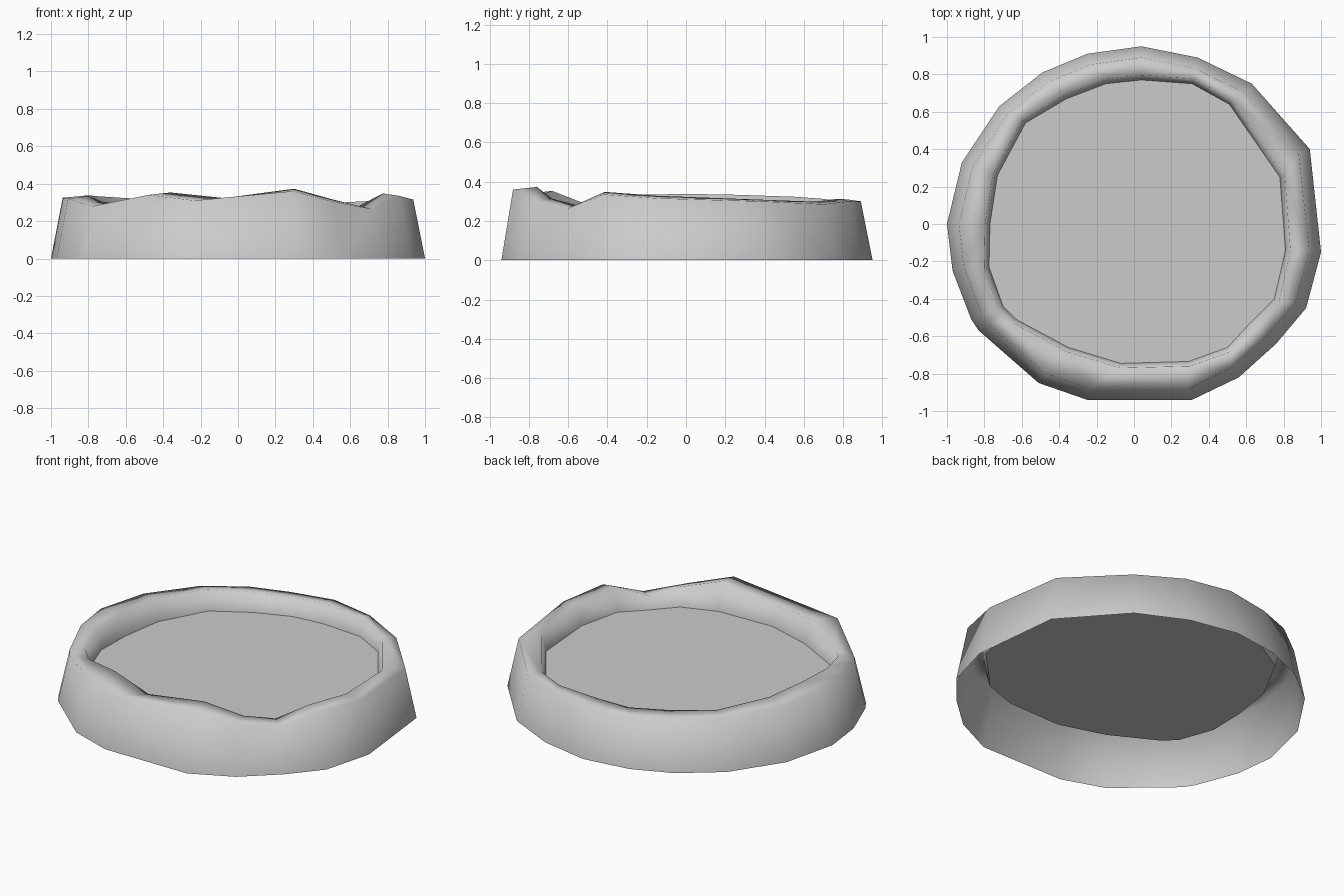
import bpy
import bmesh
from mathutils import Vector

default_cube = bpy.data.objects.get("Cube")
if default_cube:
    bpy.data.objects.remove(default_cube, do_unlink=True)

FLOOR_HEIGHT = 0.2
CREST_RISE = 0.013      # inner crest stands a little above the outer one
OUTER_INSET = 0.937     # outer wall leans inward
INNER_FLARE = 1.033     # inner wall leans outward

# Uneven outline, anticlockwise from the back:
# foot x, foot y, floor edge x, floor edge y, wall height
stations = [
    (.04, .95, .04, .77, .30), (-.25, .91, -.15, .75, .29),
    (-.49, .81, -.36, .67, .3), (-.72, .63, -.58, .54, .31),
    (-.92, .33, -.73, .26, .32), (-1, 0, -.77, 0, .325),
    (-.97, -.25, -.775, -.23, .32), (-.87, -.51, -.7, -.44, .29),
    (-.83, -.57, -.63, -.51, .28), (-.51, -.85, -.35, -.66, .34),
    (-.25, -.94, -.07, -.745, .31), (.31, -.94, .29, -.735, .36),
    (.56, -.82, .5, -.66, .3), (.76, -.64, .62, -.53, .265),
    (.92, -.45, .75, -.4, .335), (1, -.15, .81, -.14, .315),
    (.94, .4, .78, .25, .3), (.63, .75, .51, .64, .285),
    (.34, .89, .31, .75, .3),
]


def make_material(name, level):
    material = bpy.data.materials.new(name)
    material.use_nodes = True
    colour = (level, level, level, 1.0)
    material.diffuse_color = colour
    shader = material.node_tree.nodes["Principled BSDF"]
    shader.inputs["Base Color"].default_value = colour
    return material


def finish_object(name, bm, material, smooth):
    """Turn the bmesh into a named scene object."""
    bmesh.ops.triangulate(bm, faces=bm.faces[:])
    for face in bm.faces:
        face.smooth = smooth
    mesh = bpy.data.meshes.new(name)
    bm.to_mesh(mesh)
    bm.free()
    mesh.materials.append(material)
    part = bpy.data.objects.new(name, mesh)
    bpy.context.collection.objects.link(part)
    return part


def wall_section(foot_x, foot_y, floor_x, floor_y, height):
    """Cross-section of the wall: foot, outer crest, inner crest, floor edge."""
    foot = Vector((foot_x, foot_y, 0))
    edge = Vector((floor_x, floor_y, 0))
    up = Vector((0, 0, 1))
    return [
        foot,
        foot * OUTER_INSET + up * height,
        edge * INNER_FLARE + up * (height + CREST_RISE),
        edge + up * FLOOR_HEIGHT,
    ]


stone_grey = make_material("stone grey", 0.6)
sections = [wall_section(*station) for station in stations]
count = len(sections)

# Rolled wall, open underneath
wall = bmesh.new()
rings = [[wall.verts.new(point) for point in section] for section in sections]
for index, ring in enumerate(rings):
    following = rings[(index + 1) % count]
    for level in range(len(ring) - 1):
        wall.faces.new((ring[level], following[level],
                        following[level + 1], ring[level + 1]))
finish_object("rim_wall", wall, stone_grey, smooth=True)

# Floor fan inside the wall
floor = bmesh.new()
centre = floor.verts.new((0, -.03, FLOOR_HEIGHT))
border = [floor.verts.new(section[-1]) for section in sections]
for index, corner in enumerate(border):
    floor.faces.new((centre, corner, border[(index + 1) % count]))
finish_object("basin_floor", floor, stone_grey, smooth=False)
